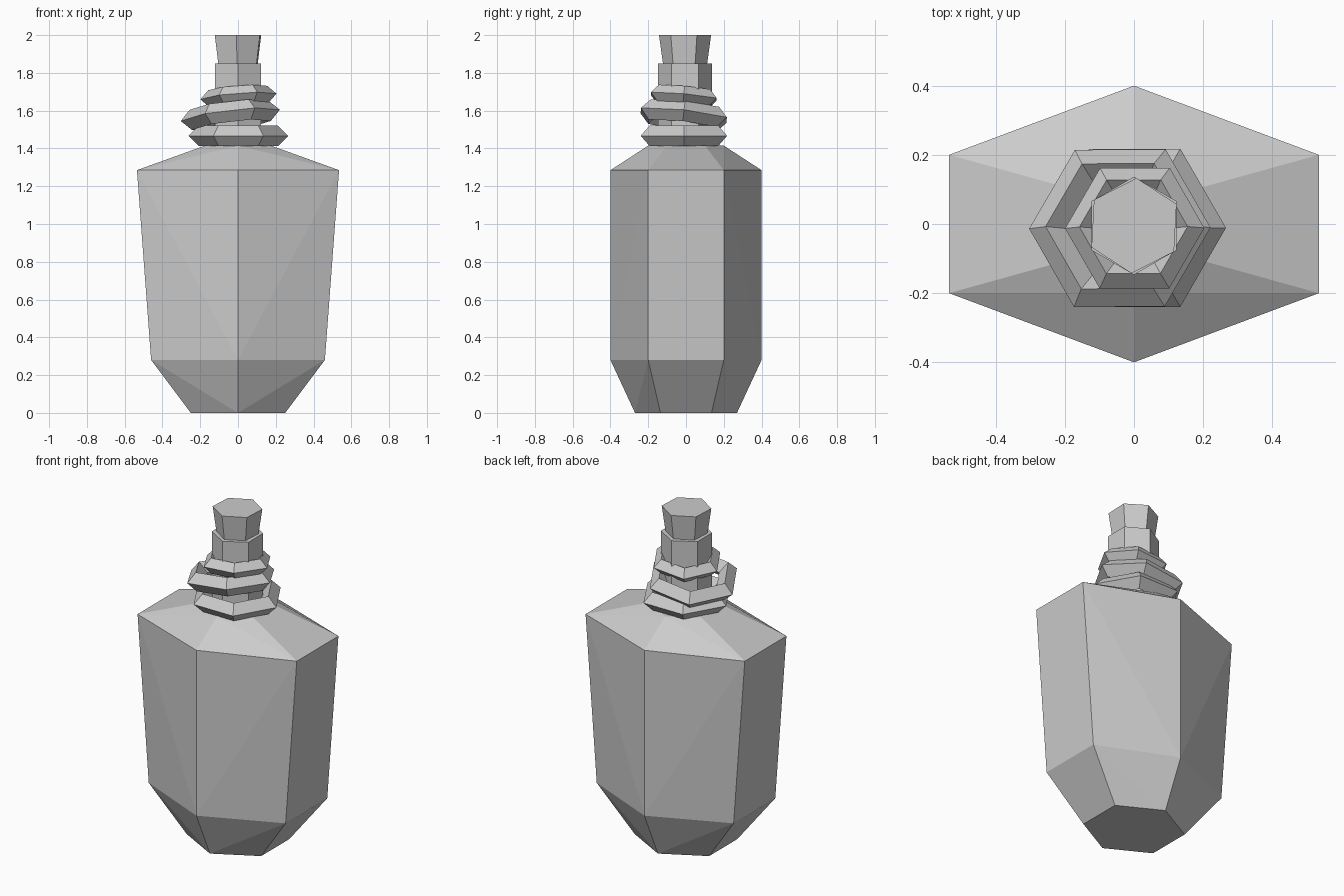
import bpy, bmesh
from math import sin, cos, pi, radians
from mathutils import Matrix, Vector

cube = bpy.data.objects.get("Cube")
if cube:
    bpy.data.objects.remove(cube)

grey = bpy.data.materials.new("plain grey")
grey.use_nodes = True
colour = (0.6, 0.6, 0.6, 1)
grey.diffuse_color = colour
grey.node_tree.nodes["Principled BSDF"].inputs["Base Color"].default_value = colour


def finish(name, bm):
    bmesh.ops.recalc_face_normals(bm, faces=bm.faces)
    mesh = bpy.data.meshes.new(name)
    bm.to_mesh(mesh)
    bm.free()
    mesh.materials.append(grey)
    obj = bpy.data.objects.new(name, mesh)
    bpy.context.collection.objects.link(obj)
    return obj


# Each level: height, half width, corner depth, mid-point depth
def hex_loft(name, levels):
    bm = bmesh.new()
    rings = []
    for z, w, c, m in levels:
        points = [(0, -m), (w, -c), (w, c), (0, m), (-w, c), (-w, -c)]
        rings.append([bm.verts.new((x, y, z)) for x, y in points])
    for lower, upper in zip(rings, rings[1:]):
        widens = upper[1].co.x >= lower[1].co.x
        for i in range(6):
            j = (i + 1) % 6
            if i in (1, 4):
                bm.faces.new((lower[i], lower[j], upper[j], upper[i]))
                continue
            # Crease from the outer corner of the wide end to the mid point of the other
            mid, out = (i, j) if i in (0, 3) else (j, i)
            if widens:
                bm.faces.new((lower[mid], lower[out], upper[out]))
                bm.faces.new((lower[mid], upper[out], upper[mid]))
            else:
                bm.faces.new((lower[mid], lower[out], upper[mid]))
                bm.faces.new((lower[out], upper[out], upper[mid]))
    bm.faces.new(rings[0])
    bm.faces.new(rings[-1])
    return finish(name, bm)


# Six-sided ring with a diamond cross-section
def hex_ring(name, centre, radius, thick, slope_x, slope_y):
    bm = bmesh.new()
    section = [(thick, 0), (0, thick), (-thick, 0), (0, -thick)]
    loops = []
    for k in range(6):
        a = k * pi / 3
        loops.append([bm.verts.new(((radius + r) * cos(a), (radius + r) * sin(a), z))
                      for r, z in section])
    for k in range(6):
        here, there = loops[k], loops[(k + 1) % 6]
        for i in range(4):
            j = (i + 1) % 4
            bm.faces.new((here[i], there[i], there[j], here[j]))
    up = Vector((-slope_x, -slope_y, 1))
    turn = Vector((0, 0, 1)).rotation_difference(up).to_matrix().to_4x4()
    bm.transform(Matrix.Translation(centre) @ turn)
    return finish(name, bm)


# Six-sided tapered column
def hex_column(name, z0, z1, r0, r1, turn):
    bm = bmesh.new()
    place = Matrix.Translation((0, -0.005, (z0 + z1) / 2)) @ Matrix.Rotation(radians(turn), 4, "Z")
    bmesh.ops.create_cone(bm, cap_ends=True, segments=6, radius1=r0, radius2=r1,
                          depth=z1 - z0, matrix=place)
    top = max(v.co.y for v in bm.verts)
    # Keep a corner pointing to the front
    if top < max(r0, r1) * 0.93:
        bmesh.ops.rotate(bm, verts=bm.verts, cent=(0, -0.005, 0),
                         matrix=Matrix.Rotation(pi / 6, 3, "Z"))
    return finish(name, bm)


# Bottle body
hex_loft("bottle_body", [
    (0, 0.25, 0.135, 0.27),
    (0.28, 0.46, 0.2, 0.4),
    (1.285, 0.535, 0.2, 0.4),
    (1.415, 0.175, 0.1, 0.2),
])

# Neck and stopper
hex_column("neck", 1.40, 1.85, 0.142, 0.142, 0)
hex_column("stopper", 1.84, 2.0, 0.116, 0.138, -3)

# Loose rings around the neck
hex_ring("lower_ring", (0.002, -0.011, 1.467), 0.21, 0.054, 0, 0)
hex_ring("middle_ring", (-0.041, -0.012, 1.575), 0.21, 0.054, 0.115, -0.11)
hex_ring("upper_ring", (0.002, -0.012, 1.675), 0.157, 0.045, 0.075, -0.09)
